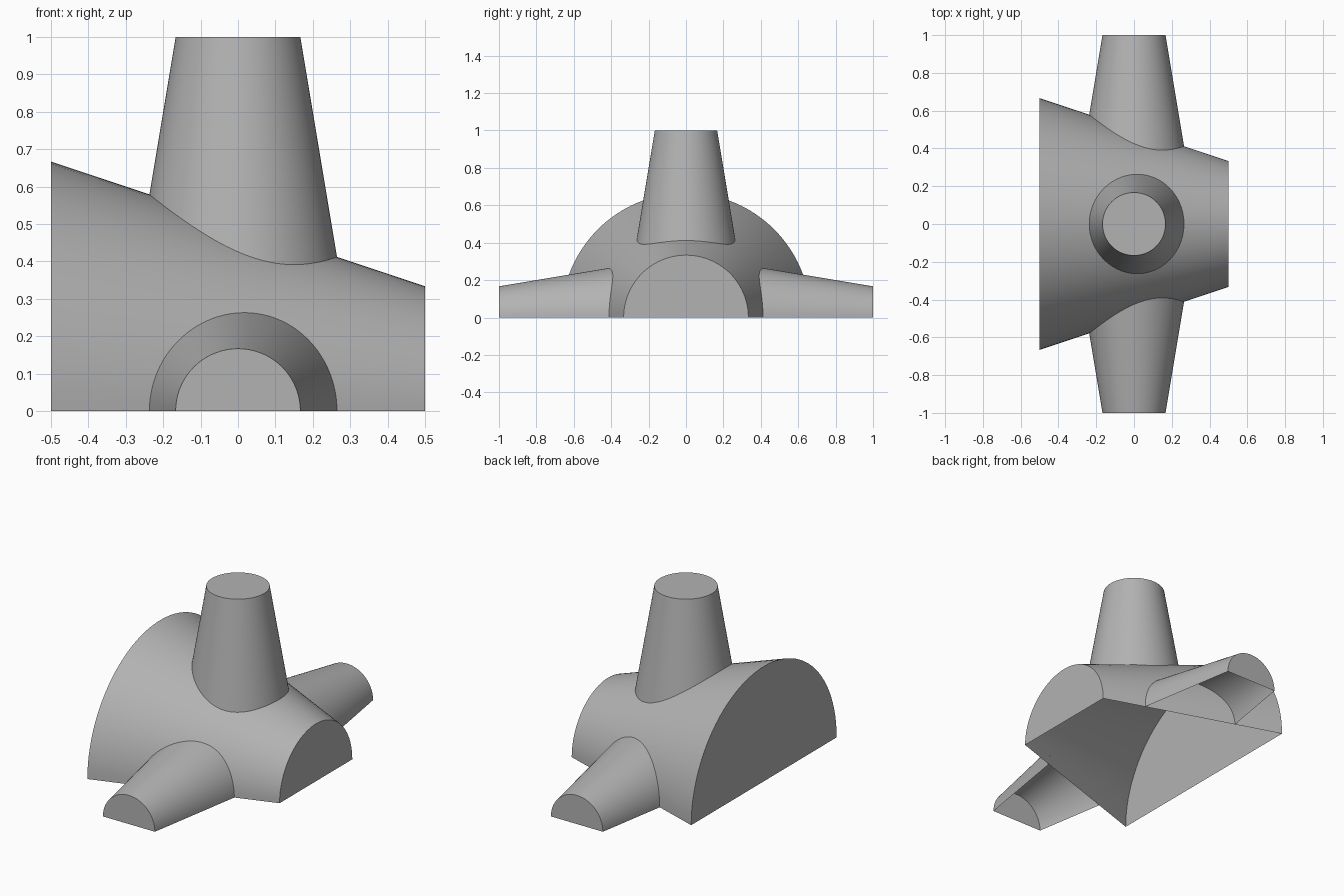
import bpy
import bmesh
from math import pi, sin, cos, hypot, radians
from mathutils import Vector

cube = bpy.data.objects.get("Cube")
if cube:
    bpy.data.objects.remove(cube, do_unlink=True)

SEGMENTS = 96

grey = bpy.data.materials.new("plain grey")
grey.use_nodes = True
colour = (0.45, 0.45, 0.45, 1)
grey.diffuse_color = colour
grey.node_tree.nodes["Principled BSDF"].inputs["Base Color"].default_value = colour


def body_radius(x):
    return 0.5 - x / 3


def branch_radius(t):
    return 1 / 3 - t / 6


def branch_start(a):
    """Distance along a branch at which its side leaves the body."""
    low, high = 0.0, 1.0
    for _ in range(40):
        t = (low + high) / 2
        r = branch_radius(t)
        if hypot(r * sin(a), t) < body_radius(r * cos(a)):
            low = t
        else:
            high = t
    return high


def cone_shell(name, axis, side, radius, start, end, arc, cap_start):
    """Full or half cone around an axis, open along its cut side."""
    axis, side = Vector(axis), Vector(side)
    up = axis.cross(side)
    full = arc[1] - arc[0] > 1.5 * pi
    count = SEGMENTS if full else SEGMENTS // 2
    angles = [arc[0] + (arc[1] - arc[0]) * i / count
              for i in range(count if full else count + 1)]

    bm = bmesh.new()

    def ring(place):
        verts = []
        for a in angles:
            t = place(a)
            r = radius(t)
            verts.append(bm.verts.new(axis * t + side * r * cos(a) + up * r * sin(a)))
        return verts

    lower, upper = ring(start), ring(lambda a: end)
    for i in range(count):
        j = (i + 1) % len(angles)
        bm.faces.new((lower[i], lower[j], upper[j], upper[i]))
    bm.faces.new(upper)
    if cap_start:
        bm.faces.new(lower[::-1])

    mesh = bpy.data.meshes.new(name)
    bm.to_mesh(mesh)
    bm.free()
    mesh.materials.append(grey)
    obj = bpy.data.objects.new(name, mesh)
    bpy.context.collection.objects.link(obj)
    bpy.ops.object.select_all(action="DESELECT")
    obj.select_set(True)
    bpy.context.view_layer.objects.active = obj
    bpy.ops.object.shade_smooth_by_angle(angle=radians(30))


# Tapered half-round body, open underneath
cone_shell("body", (1, 0, 0), (0, 1, 0), body_radius,
           lambda a: -0.5, 0.5, (0, pi), True)

# Upright and side branches, trimmed where they meet the body
for name, axis, arc in (("top_branch", (0, 0, 1), (0, 2 * pi)),
                        ("front_branch", (0, -1, 0), (0, pi)),
                        ("back_branch", (0, 1, 0), (pi, 2 * pi))):
    cone_shell(name, axis, (1, 0, 0), branch_radius, branch_start, 1.0, arc, False)
